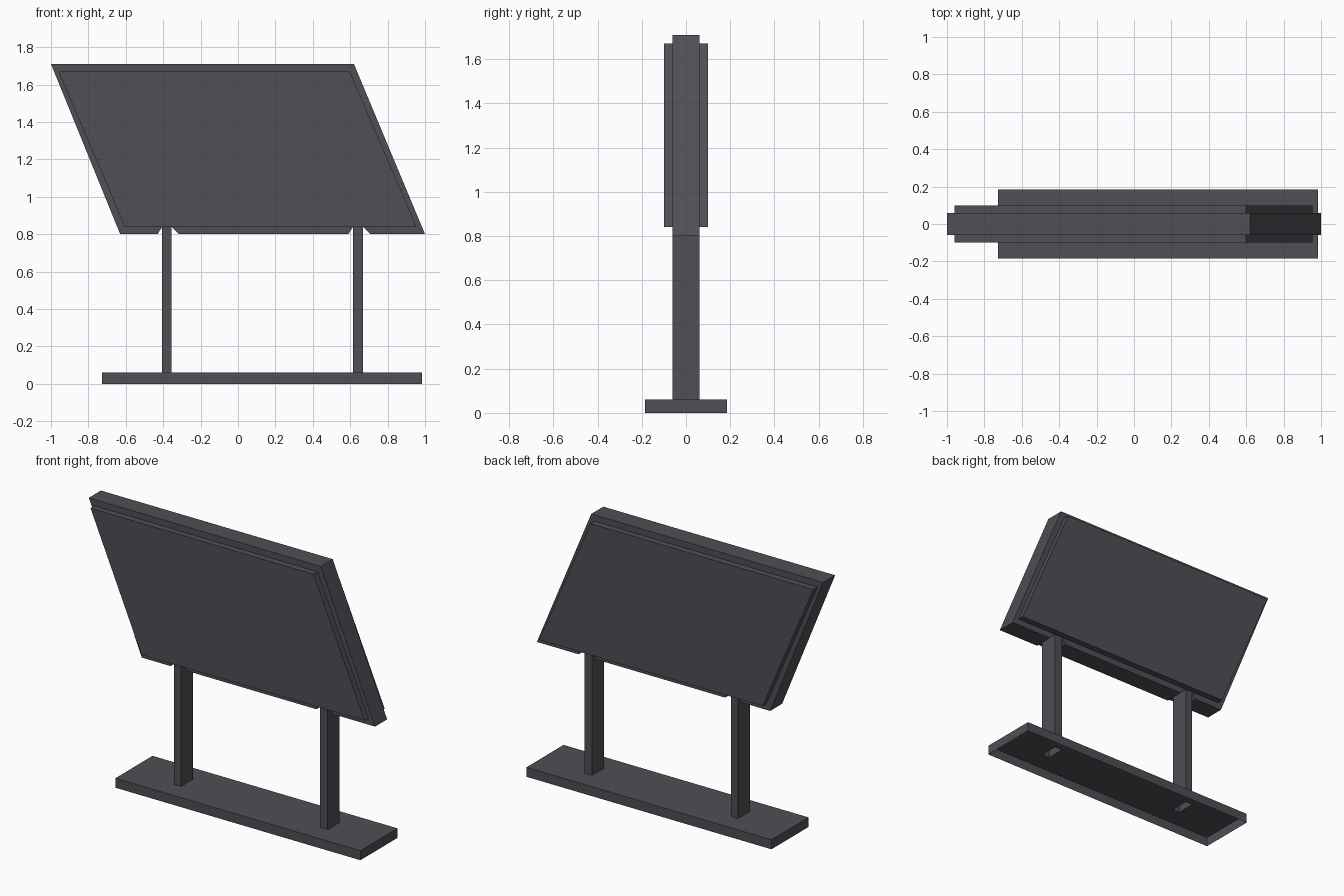
import bpy
import bmesh

cube = bpy.data.objects.get("Cube")
if cube:
    bpy.data.objects.remove(cube, do_unlink=True)

# One dark grey paint for the whole sign
paint = bpy.data.materials.new("dark_grey_paint")
paint.use_nodes = True
GREY = (0.078, 0.077, 0.091, 1)
paint.diffuse_color = GREY
paint.node_tree.nodes["Principled BSDF"].inputs["Base Color"].default_value = GREY

POSTS = [(-0.405, -0.355), (0.615, 0.668)]   # left and right edge of each post
POST_Y = 0.06
BASE_TOP, FRAME_BOTTOM, PANEL_BOTTOM = 0.06, 0.80, 0.84


def finish(name, bm):
    mesh = bpy.data.meshes.new(name)
    bm.to_mesh(mesh)
    bm.free()
    mesh.materials.append(paint)
    bpy.context.collection.objects.link(bpy.data.objects.new(name, mesh))


def slab(name, outline, half_depth):
    """Extrude an x-z outline evenly to the front and back."""
    bm = bmesh.new()
    face = bm.faces.new([bm.verts.new((x, -half_depth, z)) for x, z in outline])
    moved = bmesh.ops.extrude_face_region(bm, geom=[face], use_keep_orig=True)["geom"]
    verts = [v for v in moved if isinstance(v, bmesh.types.BMVert)]
    bmesh.ops.translate(bm, verts=verts, vec=(0, 2 * half_depth, 0))
    bmesh.ops.recalc_face_normals(bm, faces=bm.faces)
    finish(name, bm)


def open_box(name, x0, x1, half_depth, z0, z1, top=False):
    """Thin-walled box with no floor, and a pierced lid if wanted."""
    bm = bmesh.new()
    ring = [(x0, -half_depth), (x1, -half_depth), (x1, half_depth), (x0, half_depth)]
    for (ax, ay), (bx, by) in zip(ring, ring[1:] + ring[:1]):
        bm.faces.new([bm.verts.new(p) for p in
                      ((ax, ay, z0), (bx, by, z0), (bx, by, z1), (ax, ay, z1))])
    if top:
        xs = [x0] + [x for post in POSTS for x in post] + [x1]
        ys = [-half_depth, -POST_Y, POST_Y, half_depth]
        for i, (a, b) in enumerate(zip(xs, xs[1:])):
            for j, (c, d) in enumerate(zip(ys, ys[1:])):
                if j == 1 and i % 2:
                    continue          # opening under a post
                bm.faces.new([bm.verts.new(p) for p in
                              ((a, c, z1), (b, c, z1), (b, d, z1), (a, d, z1))])
    bmesh.ops.remove_doubles(bm, verts=bm.verts, dist=0.0001)
    finish(name, bm)


# Slanted frame, notched along its lower edge around each post
outline = [(-1.0, 1.71), (-0.63, FRAME_BOTTOM)]
for left, right in POSTS:
    outline += [(left - 0.025, FRAME_BOTTOM), (left, PANEL_BOTTOM),
                (right, PANEL_BOTTOM), (right + 0.04, FRAME_BOTTOM)]
outline += [(1.0, FRAME_BOTTOM), (0.62, 1.71)]
slab("sign_frame", outline, POST_Y)

# Raised display panel standing proud of the frame on both faces
slab("display_panel", [(-0.96, 1.67), (-0.605, PANEL_BOTTOM),
                       (0.955, PANEL_BOTTOM), (0.598, 1.67)], 0.10)

# Hollow posts
for side, (left, right) in zip(("right", "left"), POSTS):
    open_box(side + "_post", left, right, POST_Y, BASE_TOP, PANEL_BOTTOM)

# Hollow base tray, open underneath
open_box("base", -0.727, 0.985, 0.185, 0, BASE_TOP, top=True)
